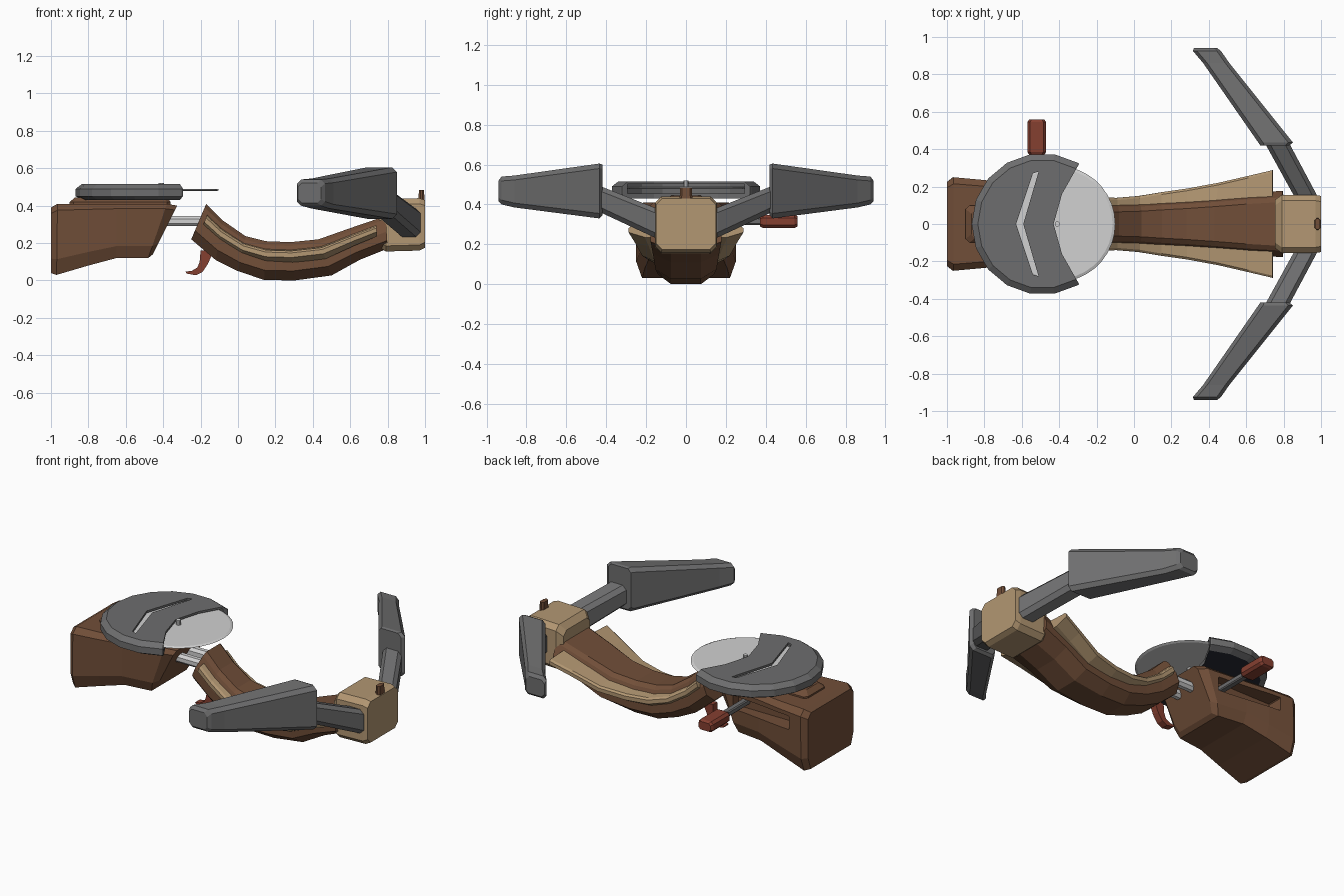
import bpy, bmesh, math

if "Cube" in bpy.data.objects:
    bpy.data.objects.remove(bpy.data.objects["Cube"])

def mat(name, r, g, b):
    m = bpy.data.materials.new(name)
    m.diffuse_color = (r, g, b, 1)
    m.use_nodes = True
    m.node_tree.nodes["Principled BSDF"].inputs["Base Color"].default_value = m.diffuse_color
    return m

WOOD = mat("brown wood", 0.165, 0.077, 0.040)
TAN = mat("tan wood", 0.45, 0.31, 0.17)
GREY = mat("grey steel", 0.155, 0.155, 0.157)
LIGHT = mat("bright steel", 0.64, 0.64, 0.64)
RED = mat("red lever", 0.235, 0.050, 0.030)
DARK = mat("dark blue steel", 0.020, 0.025, 0.036)

def loft(name, rings, m):
    """Skin a closed solid through rings of equal point count."""
    bm = bmesh.new()
    vs = [[bm.verts.new(p) for p in r] for r in rings]
    n = len(rings[0])
    for a, b in zip(vs, vs[1:]):
        for i in range(n):
            bm.faces.new((a[i], a[(i + 1) % n], b[(i + 1) % n], b[i]))
    bm.faces.new(vs[0])
    bm.faces.new(vs[-1][::-1])
    bmesh.ops.recalc_face_normals(bm, faces=bm.faces)
    me = bpy.data.meshes.new(name)
    bm.to_mesh(me)
    bm.free()
    me.materials.append(m)
    ob = bpy.data.objects.new(name, me)
    bpy.context.collection.objects.link(ob)
    return ob

def octa(a0, a1, b0, b1, c):
    """Rectangle with chamfered corners."""
    return [(a0 + c, b0), (a1 - c, b0), (a1, b0 + c), (a1, b1 - c),
            (a1 - c, b1), (a0 + c, b1), (a0, b1 - c), (a0, b0 + c)]

def along_y(y, *r):
    return [(a, y, b) for a, b in octa(*r)]

def along_x(x, *r):
    return [(x, a, b) for a, b in octa(*r)]

def along_z(z, *r):
    return [(a, b, z) for a, b in octa(*r)]

def circle(cx, r, z, n):
    return [(cx + r * math.cos(2 * math.pi * i / n), r * math.sin(2 * math.pi * i / n), z)
            for i in range(n)]

def prism(name, pts, z0, z1, m):
    return loft(name, [[(x, y, z) for x, y in pts] for z in (z0, z1)], m)

def both(half):
    """Complete a half section (y, t) by mirroring it across y = 0."""
    return half + [(-y, t) for y, t in reversed(half)]

def slanted(station, section):
    """Section points between a bottom point and a top point of the side profile."""
    tx, tz, bx, bz = station[:4]
    return [(bx + (tx - bx) * t, y, bz + (tz - bz) * t) for y, t in both(section)]

def cut(ob, cutter):
    md = ob.modifiers.new("cut", 'BOOLEAN')
    md.operation = 'DIFFERENCE'
    md.object = cutter
    dg = bpy.context.evaluated_depsgraph_get()
    me = bpy.data.meshes.new_from_object(ob.evaluated_get(dg))
    ob.modifiers.clear()
    ob.data = me
    bpy.data.objects.remove(cutter)

# Shoulder stock: top x,z / bottom x,z / half width
stock_path = [(-1, .39, -1, .04, .225), (-.965, .41, -.97, .03, .25),
              (-.80, .41, -.80, .08, .235), (-.65, .41, -.65, .12, .215),
              (-.38, .41, -.48, .12, .19), (-.325, .40, -.455, .14, .16)]
stock = loft("stock", [slanted(s, [(s[4] * .86, 1), (s[4], .91), (s[4], .22), (s[4] * .88, 0)])
                       for s in stock_path], WOOD)
cut(stock, loft("slot_cutter", [along_y(y, -.88, -.46, .27, .355, .005) for y in (.14, .4)], WOOD))
loft("stock_riser", [along_z(.40, -.90, -.36, -.10, .10, .02), along_z(.42, -.90, -.36, -.10, .10, .02),
                     along_z(.445, -.87, -.38, -.075, .075, .02)], WOOD)

# Side lever
loft("lever_rod", [along_y(y, -.54, -.50, .298, .332, .006) for y in (.12, .42)], GREY)
loft("lever_grip", [along_y(.37, -.56, -.48, .29, .34, .012), along_y(.385, -.57, -.47, .283, .348, .015),
                    along_y(.545, -.57, -.47, .283, .348, .015), along_y(.56, -.56, -.48, .29, .34, .012)], RED)

# Connecting rods between stock and fore-end
for i, y in enumerate((-.055, .055)):
    loft("rod_%d" % i, [along_x(x, y - .028, y + .028, .29, .346, .016) for x in (-.48, -.17)], LIGHT)

# Curved fore-end: top x,z / bottom x,z / flare half width
path = [(-.17, .41, -.25, .22, .14), (-.08, .32, -.12, .11, .14), (.04, .237, .0, .05, .15),
        (.15, .21, .14, .003, .17), (.28, .205, .30, .0, .19), (.43, .22, .50, .027, .22),
        (.60, .28, .65, .11, .258), (.79, .345, .80, .17, .29)]
body = []
for s in path:
    w = .09 + .35 * (s[4] - .14)
    side = w + .035
    body.append(slanted(s, [(w - .025, 1), (w, .90), (side, .52), (side, .25), (.075, 0)]))
loft("fore_end", body, WOOD)
flare_path = [(-.15, .39, -.225, .195, .142)] + path[1:-1] + [(.74, .33, .745, .155, .288)]
loft("flared_rail", [slanted(s, [(.07, .82), (s[4] - .012, .77), (s[4], .72), (s[4], .60), (s[4] * .72, .46)])
                     for s in flare_path], TAN)

# Trigger
hook = [(-.13, .16), (-.16, .09), (-.19, .045), (-.225, .028), (-.275, .037), (-.28, .047),
        (-.245, .052), (-.217, .07), (-.205, .10), (-.20, .16)]
loft("trigger", [[(x, y, z) for x, z in hook] for y in (-.022, .022)], RED)

# Front block and sight
loft("front_block", [along_x(.755, -.13, .13, .18, .40, .03), along_x(.79, -.155, .155, .155, .435, .03),
                     along_x(.97, -.155, .155, .16, .44, .03), along_x(1.0, -.15, .15, .175, .43, .03)], TAN)
loft("front_sight", [along_z(.42, .965, .997, -.032, .032, .01),
                     along_z(.485, .967, .995, -.03, .03, .01)], WOOD)

# Bow arms, one on each side
for name, s in (("left", 1), ("right", -1)):
    loft(name + "_inner_arm", [along_y(s * .10, .88, .99, .21, .36, .025),
                               along_y(s * .16, .85, .975, .235, .385, .025),
                               along_y(s * .45, .69, .82, .37, .50, .025)], GREY)
    loft(name + "_outer_arm", [along_y(s * .42, .675, .83, .345, .60, .02),
                               along_y(s * .435, .665, .85, .33, .605, .025),
                               along_y(s * .86, .37, .51, .385, .545, .022),
                               along_y(s * .925, .315, .465, .40, .54, .022),
                               along_y(s * .94, .32, .445, .415, .52, .02)], GREY)

# Blade cover: hollow faceted disc with chevron opening and bent slot
cover = loft("blade_cover", [circle(-.49, r, z, 18) for r, z in
                             ((.34, .43), (.378, .45), (.378, .49), (.345, .515))], GREY)
cut(cover, loft("hollow_cutter", [circle(-.49, .345, z, 18) for z in (.455, .502)], GREY))
edge = [(.2, .5), (-.20, .5), (-.30, .31), (-.385, .16)]
cut(cover, prism("opening_cutter", edge + [(-.43, 0)] + [(x, -y) for x, y in reversed(edge)], .3, .7, GREY))
cut(cover, prism("bent_slot_cutter", [(-.54, .27), (-.51, .28), (-.592, 0), (-.51, -.28),
                                      (-.54, -.27), (-.63, 0)], .48, .6, GREY))
cover.data.materials.append(DARK)
for p in cover.data.polygons:
    if p.normal.z < -.9 and p.center.z < .44:
        p.material_index = 1

# Round blade and its pivot
loft("blade", [circle(-.41, r, z, 36) for r, z in ((.295, .478), (.31, .484), (.295, .490))], LIGHT)
loft("blade_pivot", [circle(-.41, .014, z, 10) for z in (.44, .52)], LIGHT)
